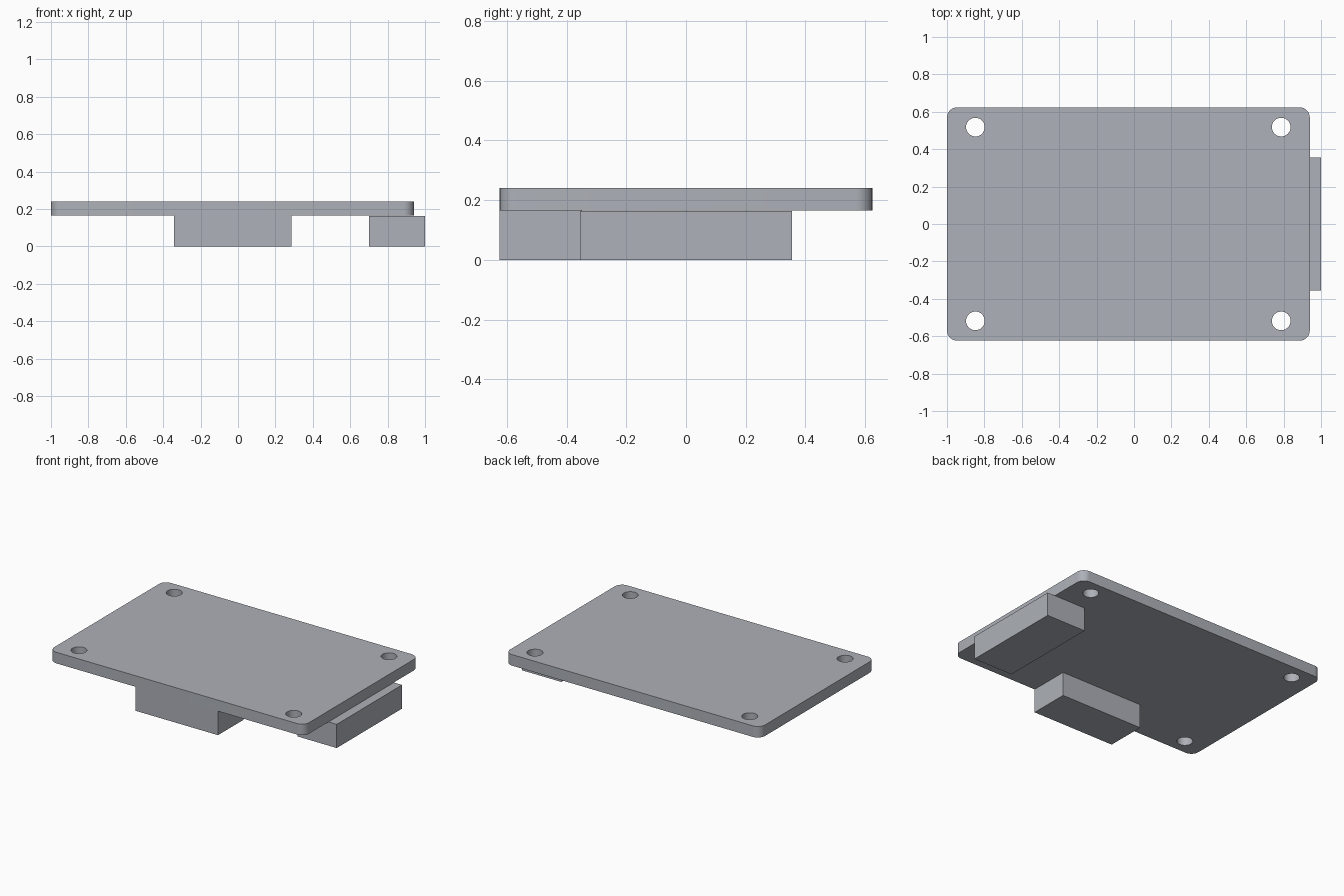
import bpy
import bmesh
import math

default = bpy.data.objects.get("Cube")
if default:
    bpy.data.objects.remove(default, do_unlink=True)

grey = bpy.data.materials.new("cool grey")
colour = (0.42, 0.44, 0.48, 1)
grey.diffuse_color = colour
grey.use_nodes = True
grey.node_tree.nodes["Principled BSDF"].inputs["Base Color"].default_value = colour

LEFT, RIGHT, HALF_DEPTH = -1.0, 0.94, 0.624
BOTTOM, TOP = 0.165, 0.241
CORNER, HOLE = 0.055, 0.05


def make_object(name, bm):
    bmesh.ops.recalc_face_normals(bm, faces=bm.faces)
    mesh = bpy.data.meshes.new(name)
    bm.to_mesh(mesh)
    bm.free()
    mesh.materials.append(grey)
    obj = bpy.data.objects.new(name, mesh)
    bpy.context.collection.objects.link(obj)
    return obj


def arc(cx, cy, radius, start, sweep, steps):
    angles = [start + sweep * i / steps for i in range(steps)]
    return [(cx + radius * math.cos(a), cy + radius * math.sin(a)) for a in angles]


def add_loop(bm, points):
    verts = [bm.verts.new((x, y, BOTTOM)) for x, y in points]
    return [bm.edges.new((v, verts[i - 1])) for i, v in enumerate(verts)]


def box(name, low, high):
    bm = bmesh.new()
    bmesh.ops.create_cube(bm, size=1)
    for v in bm.verts:
        v.co = [(h if c > 0 else l) for c, l, h in zip(v.co, low, high)]
    return make_object(name, bm)


# Board: rounded outline with four round mounting holes
outline = []
corners = [(RIGHT, 1), (LEFT, 1), (LEFT, -1), (RIGHT, -1)]
for i, (x, side) in enumerate(corners):
    cx = x - math.copysign(CORNER, x)
    cy = side * (HALF_DEPTH - CORNER)
    steps = 8
    start = i * math.pi / 2
    outline += arc(cx, cy, CORNER, start, math.pi / 2 * (steps + 1) / steps, steps + 1)

bm = bmesh.new()
edges = add_loop(bm, outline)
for x in (-0.848, 0.787):
    for y in (-0.518, 0.518):
        edges += add_loop(bm, arc(x, y, HOLE, 0, math.tau, 32))
bmesh.ops.triangle_fill(bm, use_beauty=True, edges=edges)
result = bmesh.ops.extrude_face_region(bm, geom=bm.faces[:], use_keep_orig=True)
for item in result["geom"]:
    if isinstance(item, bmesh.types.BMVert):
        item.co.z = TOP
board = make_object("board", bm)

# Smooth the rounded walls, keeping the rims sharp
bpy.context.view_layer.objects.active = board
board.select_set(True)
bpy.ops.object.shade_smooth_by_angle(angle=math.radians(30))
board.select_set(False)

# Connector blocks under the board
box("front_connector", (-0.342, -HALF_DEPTH, 0), (0.285, -0.348, BOTTOM))
box("side_connector", (0.7, -0.355, 0), (1.0, 0.355, 0.163))
